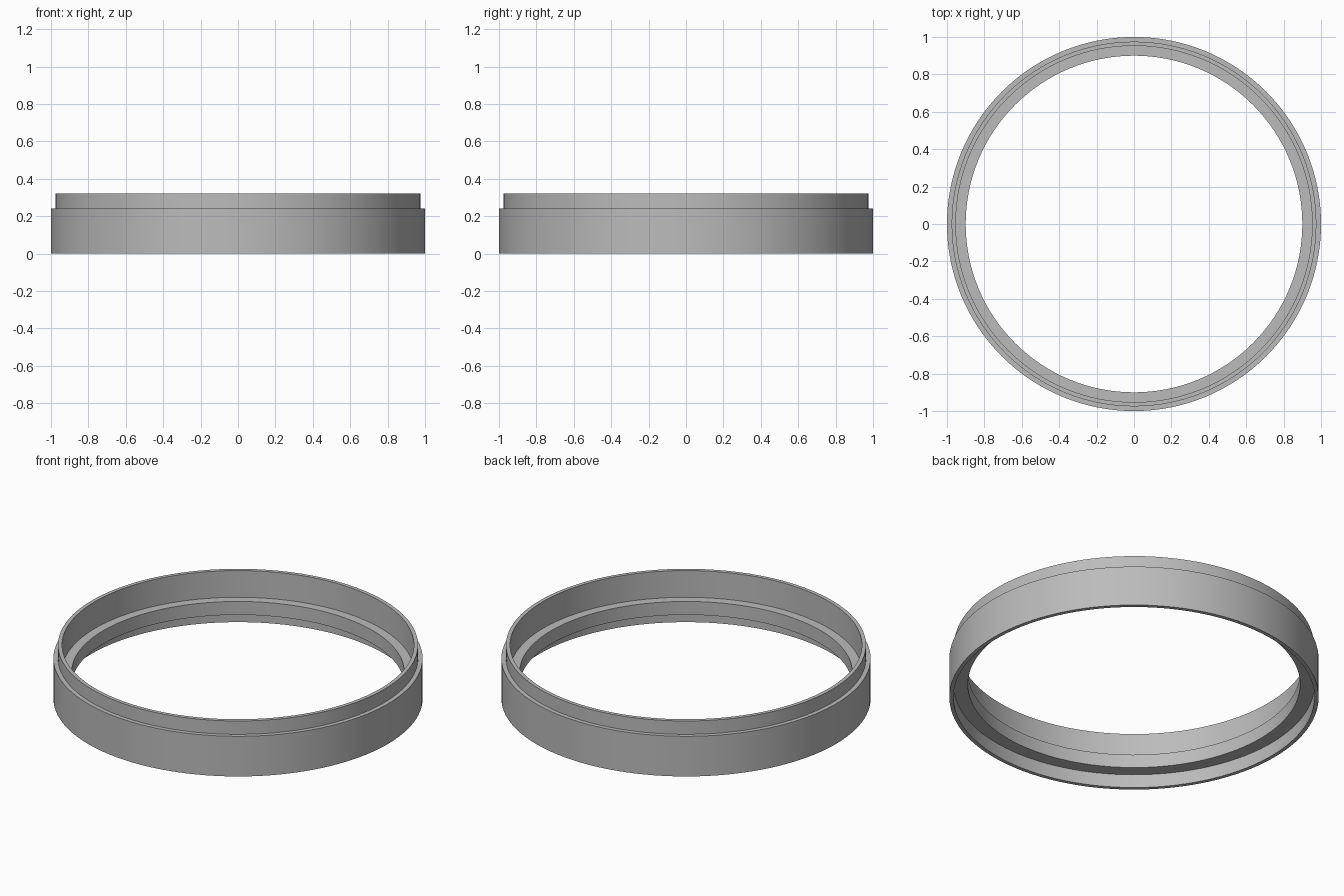
import bpy
import bmesh
import math

cube = bpy.data.objects.get("Cube")
if cube:
    bpy.data.objects.remove(cube, do_unlink=True)

SEGMENTS = 128

# Single plain colour
grey = bpy.data.materials.new("plain grey")
grey.use_nodes = True
colour = (0.5, 0.5, 0.5, 1)
grey.diffuse_color = colour
grey.node_tree.nodes["Principled BSDF"].inputs["Base Color"].default_value = colour


def lathe(name, profile, material):
    """Revolve a closed (radius, height) profile about the z axis."""
    bm = bmesh.new()
    rings = []
    for i in range(SEGMENTS):
        a = math.tau * i / SEGMENTS
        rings.append([bm.verts.new((r * math.cos(a), r * math.sin(a), z))
                      for r, z in profile])
    count = len(profile)
    for i, ring in enumerate(rings):
        following = rings[(i + 1) % SEGMENTS]
        for j in range(count):
            k = (j + 1) % count
            bm.faces.new((ring[j], following[j], following[k], ring[k]))
    bmesh.ops.recalc_face_normals(bm, faces=bm.faces)
    mesh = bpy.data.meshes.new(name)
    bm.to_mesh(mesh)
    bm.free()
    mesh.materials.append(material)
    obj = bpy.data.objects.new(name, mesh)
    bpy.context.collection.objects.link(obj)
    return obj


# Stackable ring: outer wall, raised lip, inner ledge and recessed underside
ring_profile = [
    (1.0, 0.0), (1.0, 0.24),
    (0.975, 0.24), (0.975, 0.32),
    (0.953, 0.32), (0.953, 0.16),
    (0.9, 0.16), (0.9, 0.08),
    (0.978, 0.08), (0.978, 0.0),
]
ring = lathe("stacking_ring", ring_profile, grey)

bpy.ops.object.select_all(action="DESELECT")
ring.select_set(True)
bpy.context.view_layer.objects.active = ring
bpy.ops.object.shade_smooth_by_angle(angle=math.radians(30))
